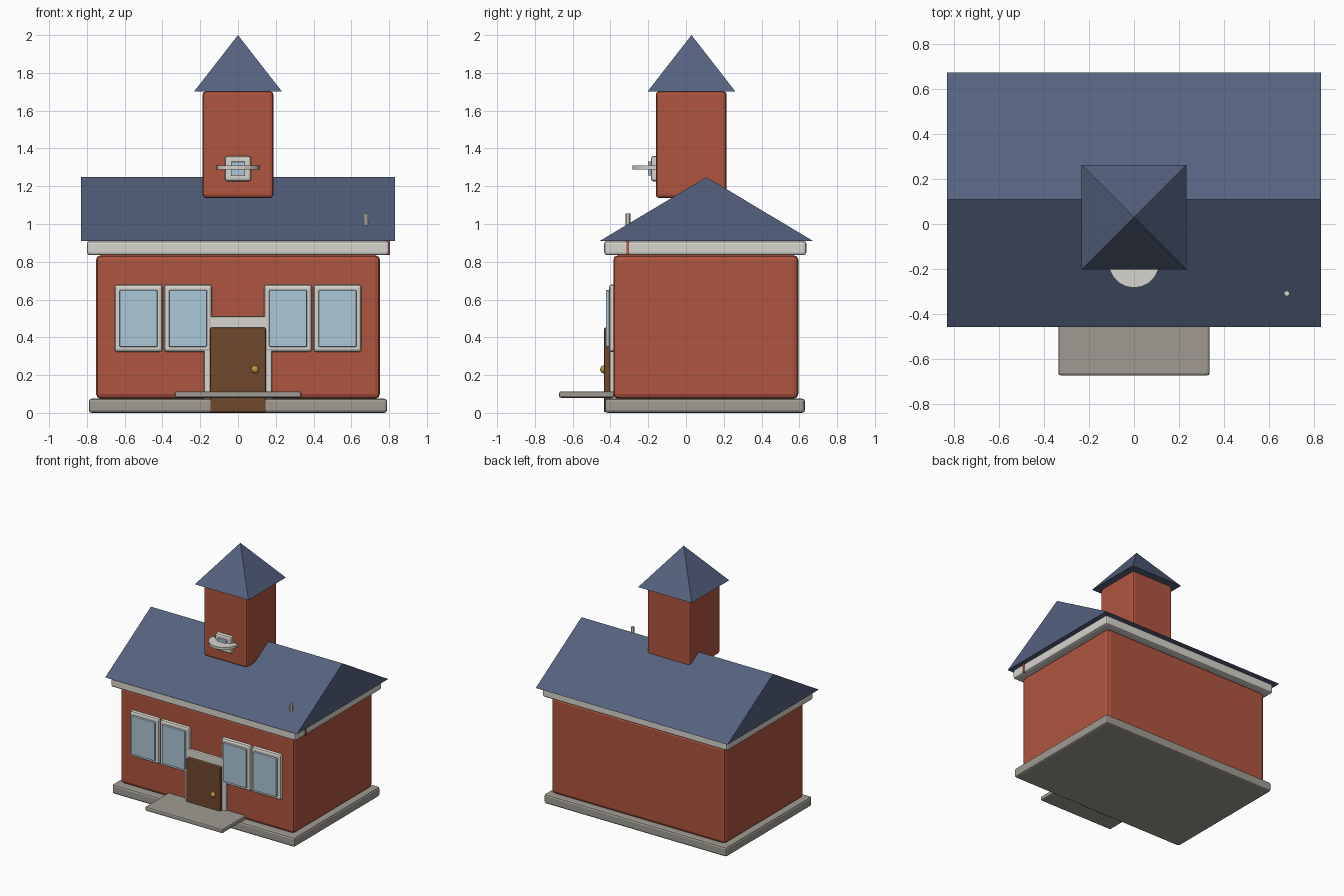
import bpy, bmesh

if "Cube" in bpy.data.objects:
    bpy.data.objects.remove(bpy.data.objects["Cube"])

def material(name, rgb):
    m = bpy.data.materials.new(name)
    m.diffuse_color = (*rgb, 1)
    m.use_nodes = True
    m.node_tree.nodes["Principled BSDF"].inputs["Base Color"].default_value = m.diffuse_color
    return m

BRICK = material("brick", (0.43, 0.09, 0.05))
SLATE = material("slate", (0.09, 0.12, 0.21))
TRIM = material("trim", (0.68, 0.66, 0.61))
STONE = material("stone", (0.35, 0.33, 0.29))
WOOD = material("wood", (0.16, 0.065, 0.025))
GLASS = material("glass", (0.41, 0.57, 0.69))
BRASS = material("brass", (0.5, 0.3, 0.05))

def finish(name, bm, mat):
    bmesh.ops.recalc_face_normals(bm, faces=bm.faces)
    me = bpy.data.meshes.new(name)
    bm.to_mesh(me)
    bm.free()
    me.materials.append(mat)
    ob = bpy.data.objects.new(name, me)
    bpy.context.collection.objects.link(ob)
    return ob

def box(name, x, y, z, mat, bevel=0.0):
    """Box from (min, max) ranges with optional rounded edges."""
    bm = bmesh.new()
    bmesh.ops.create_cube(bm, size=1)
    for v in bm.verts:
        v.co = [r[0] if c < 0 else r[1] for c, r in zip(v.co, (x, y, z))]
    ob = finish(name, bm, mat)
    if bevel:
        mod = ob.modifiers.new("bevel", 'BEVEL')
        mod.width, mod.segments = bevel, 2
    return ob

def cylinder(name, center, radius, depth, sides, mat):
    bm = bmesh.new()
    bmesh.ops.create_cone(bm, cap_ends=True, segments=sides,
                          radius1=radius, radius2=radius, depth=depth)
    bmesh.ops.translate(bm, verts=bm.verts, vec=center)
    return finish(name, bm, mat)

def roof(name, x, y, z, ridge_half, mat):
    """Roof over a rectangle: a gable when ridge_half > 0, else a pyramid."""
    bm = bmesh.new()
    a, b, c, d = [bm.verts.new((px, py, z[0])) for px, py in
                  ((x[0], y[0]), (x[1], y[0]), (x[1], y[1]), (x[0], y[1]))]
    mid = (y[0] + y[1]) / 2
    right = bm.verts.new((ridge_half, mid, z[1]))
    left = bm.verts.new((-ridge_half, mid, z[1])) if ridge_half else right
    for face in ((a, b, right, left), (c, d, left, right),
                 (b, c, right), (d, a, left), (d, c, b, a)):
        bm.faces.new(list(dict.fromkeys(face)))
    return finish(name, bm, mat)

# Main building
box("foundation", (-0.79, 0.79), (-0.43, 0.63), (0, 0.075), STONE, 0.015)
box("walls", (-0.752, 0.752), (-0.385, 0.595), (0.075, 0.835), BRICK, 0.026)
box("cornice", (-0.80, 0.80), (-0.433, 0.637), (0.835, 0.91), TRIM, 0.015)
roof("main_roof", (-0.83, 0.83), (-0.457, 0.673), (0.91, 1.248), 0.83, SLATE)

# Entrance
box("door_frame", (-0.18, 0.18), (-0.405, -0.36), (0.03, 0.51), TRIM, 0.008)
box("door", (-0.147, 0.147), (-0.434, -0.39), (0.003, 0.452), WOOD, 0.008)
box("front_step", (-0.335, 0.335), (-0.672, -0.38), (0.08, 0.114), STONE, 0.01)
bm = bmesh.new()
bmesh.ops.create_uvsphere(bm, u_segments=12, v_segments=8, radius=0.021)
for f in bm.faces:
    f.smooth = True
knob = finish("door_knob", bm, BRASS)
knob.location = (0.09, -0.434, 0.23)

# Front windows, two on each side of the door
for i, cx in enumerate((-0.527, -0.265, 0.265, 0.527)):
    box(f"window_frame_{i}", (cx - 0.127, cx + 0.127), (-0.408, -0.37),
        (0.322, 0.68), TRIM, 0.016)
    box(f"window_glass_{i}", (cx - 0.1, cx + 0.1), (-0.424, -0.39),
        (0.35, 0.65), GLASS, 0.004)

# Tower with spire, small window and ledge disc
box("tower", (-0.187, 0.187), (-0.16, 0.215), (1.137, 1.703), BRICK, 0.018)
roof("tower_roof", (-0.232, 0.232), (-0.203, 0.261), (1.702, 2.0), 0, SLATE)
box("tower_window_frame", (-0.07, 0.07), (-0.186, -0.14), (1.225, 1.36), TRIM, 0.015)
box("tower_window_glass", (-0.037, 0.037), (-0.202, -0.16), (1.257, 1.33), GLASS, 0.003)
cylinder("tower_disc", (0, -0.17, 1.299), 0.113, 0.02, 20, TRIM)

# Flagpole through the roof, with a flag mostly inside the cornice
cylinder("flagpole", (0.678, -0.308, 0.95), 0.013, 0.212, 6, TRIM)
box("flag", (0.678, 0.806), (-0.315, -0.301), (0.836, 0.92), BRICK)
